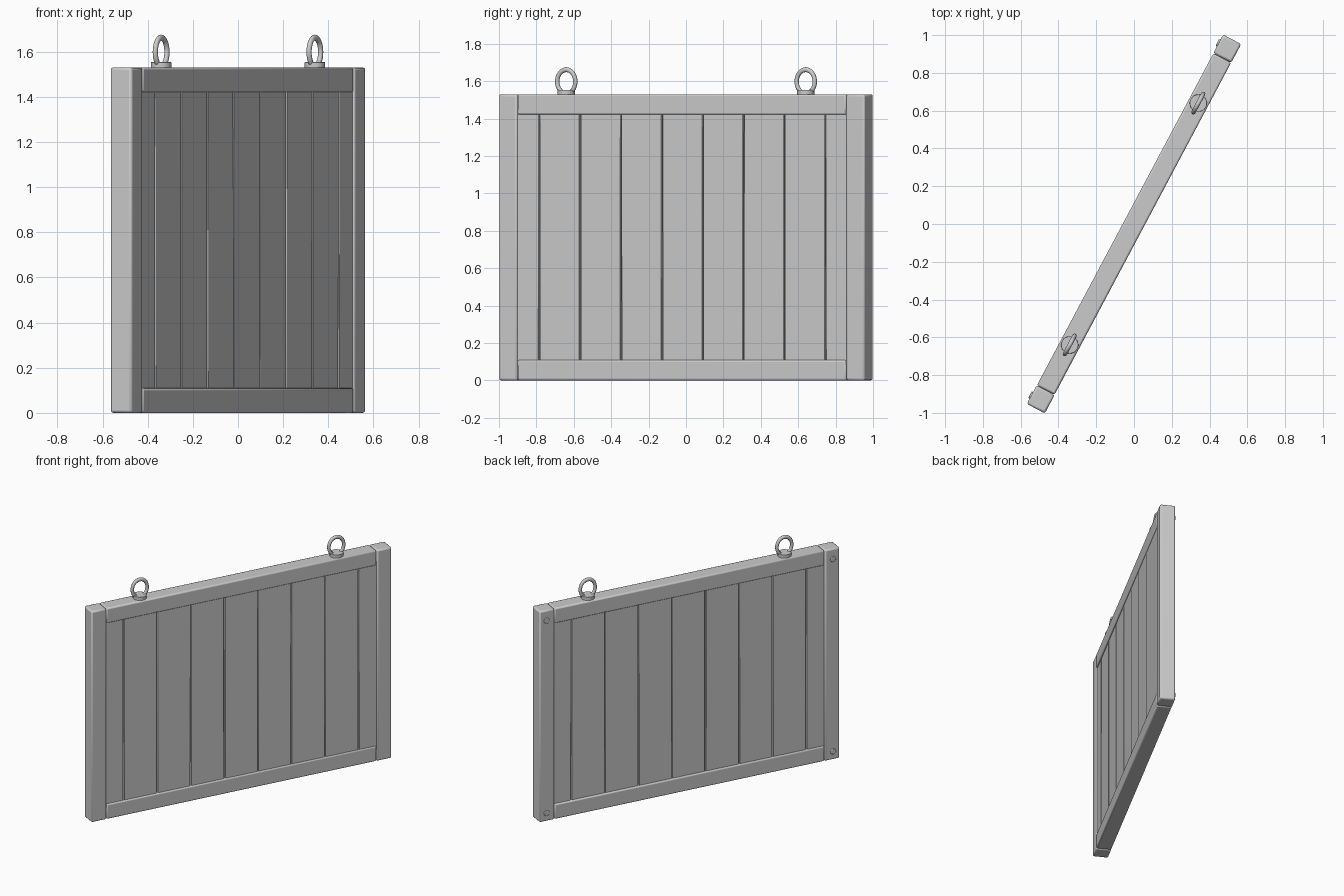
import bpy
import bmesh
import math
import random
from mathutils import Matrix, Vector

random.seed(4)
cube = bpy.data.objects.get("Cube")
if cube:
    bpy.data.objects.remove(cube, do_unlink=True)

# The panel is built along local x, then turned about z
TURN = Matrix.Rotation(math.radians(62), 4, "Z")
LENGTH, HEIGHT, DEPTH = 2.214, 1.53, 0.108
POST, RAIL = 0.111, 0.11
INNER = LENGTH / 2 - POST

grey = bpy.data.materials.new("plain_grey")
grey.use_nodes = True
grey.diffuse_color = (0.6, 0.6, 0.6, 1)
shader = grey.node_tree.nodes["Principled BSDF"]
shader.inputs["Base Color"].default_value = grey.diffuse_color
shader.inputs["Roughness"].default_value = 0.7


def finish(name, bm, bevel=0.0, segments=2):
    mesh = bpy.data.meshes.new(name)
    bmesh.ops.recalc_face_normals(bm, faces=bm.faces)
    bm.to_mesh(mesh)
    bm.free()
    mesh.materials.append(grey)
    obj = bpy.data.objects.new(name, mesh)
    bpy.context.collection.objects.link(obj)
    obj.matrix_world = TURN
    if bevel:
        mod = obj.modifiers.new("soft_edges", "BEVEL")
        mod.width = bevel
        mod.segments = segments
        mod.limit_method = "ANGLE"
    bpy.ops.object.select_all(action="DESELECT")
    obj.select_set(True)
    bpy.context.view_layer.objects.active = obj
    bpy.ops.object.shade_smooth_by_angle(angle=math.radians(35))
    return obj


def box(name, low, high, bevel, wobble=0.0):
    low, high = Vector(low), Vector(high)
    size, middle = high - low, (low + high) / 2
    bm = bmesh.new()
    bmesh.ops.create_cube(bm, size=1)
    for v in bm.verts:
        v.co = middle + Vector(a * b for a, b in zip(v.co, size))
    # Slightly uneven sides, kept the same through the thickness
    if wobble:
        shifts = {}
        for v in bm.verts:
            key = (round(v.co.x, 3), round(v.co.z, 3))
            shifts.setdefault(key, random.uniform(-wobble, wobble))
            v.co.x += shifts[key]
    return finish(name, bm, bevel)


def cylinder(name, radius, height, matrix, bevel, sides=24):
    bm = bmesh.new()
    bmesh.ops.create_cone(bm, cap_ends=True, segments=sides, radius1=radius,
                          radius2=radius, depth=height, matrix=matrix)
    return finish(name, bm, bevel)


def ring(name, centre, major, minor, stretch, steps=32, sides=12):
    bm = bmesh.new()
    loops = []
    for i in range(steps):
        a = math.tau * i / steps
        loop = []
        for j in range(sides):
            b = math.tau * j / sides
            r = major + minor * math.cos(b)
            loop.append(bm.verts.new(centre + Vector((
                r * math.cos(a), minor * math.sin(b), r * math.sin(a) * stretch))))
        loops.append(loop)
    for i in range(steps):
        here, after = loops[i], loops[(i + 1) % steps]
        for j in range(sides):
            k = (j + 1) % sides
            bm.faces.new((here[j], after[j], after[k], here[k]))
    return finish(name, bm)


# End posts, screws and hanging eyelets, one of each per side
for side, label in ((-1, "near"), (1, "far")):
    ends = sorted((side * INNER, side * LENGTH / 2))
    box(label + "_post", (ends[0], -DEPTH / 2, 0), (ends[1], DEPTH / 2, HEIGHT), 0.011)
    for z, level in ((0.06, "lower"), (HEIGHT - 0.075, "upper")):
        place = Matrix.Translation((side * 1.056, DEPTH / 2, z)) @ Matrix.Rotation(math.pi / 2, 4, "X")
        cylinder(label + "_" + level + "_screw", 0.02, 0.016, place, 0.004, 16)
    x = side * 0.725
    cylinder(label + "_eyelet_base", 0.046, 0.04,
             Matrix.Translation((x, 0, HEIGHT + 0.003)), 0.002)
    ring(label + "_eyelet_ring", Vector((x, 0, 1.598)), 0.055, 0.0115, 1.16)

# Bottom and top rails
for z, label in ((0, "bottom_rail"), (HEIGHT - RAIL, "top_rail")):
    box(label, (-INNER + 0.001, -DEPTH / 2 + 0.001, z),
        (INNER - 0.001, DEPTH / 2 - 0.001, z + RAIL), 0.01)

# Vertical planks, slightly recessed on both faces
seams = [-0.865 + 0.2474 * i for i in range(8)]
edges = [-INNER - 0.02] + seams + [INNER + 0.02]
for i, (start, stop) in enumerate(zip(edges, edges[1:])):
    box("plank_%d" % (i + 1), (start + 0.003, -0.045, RAIL - 0.03),
        (stop - 0.003, 0.043, HEIGHT - RAIL + 0.03), 0.003, 0.002)
